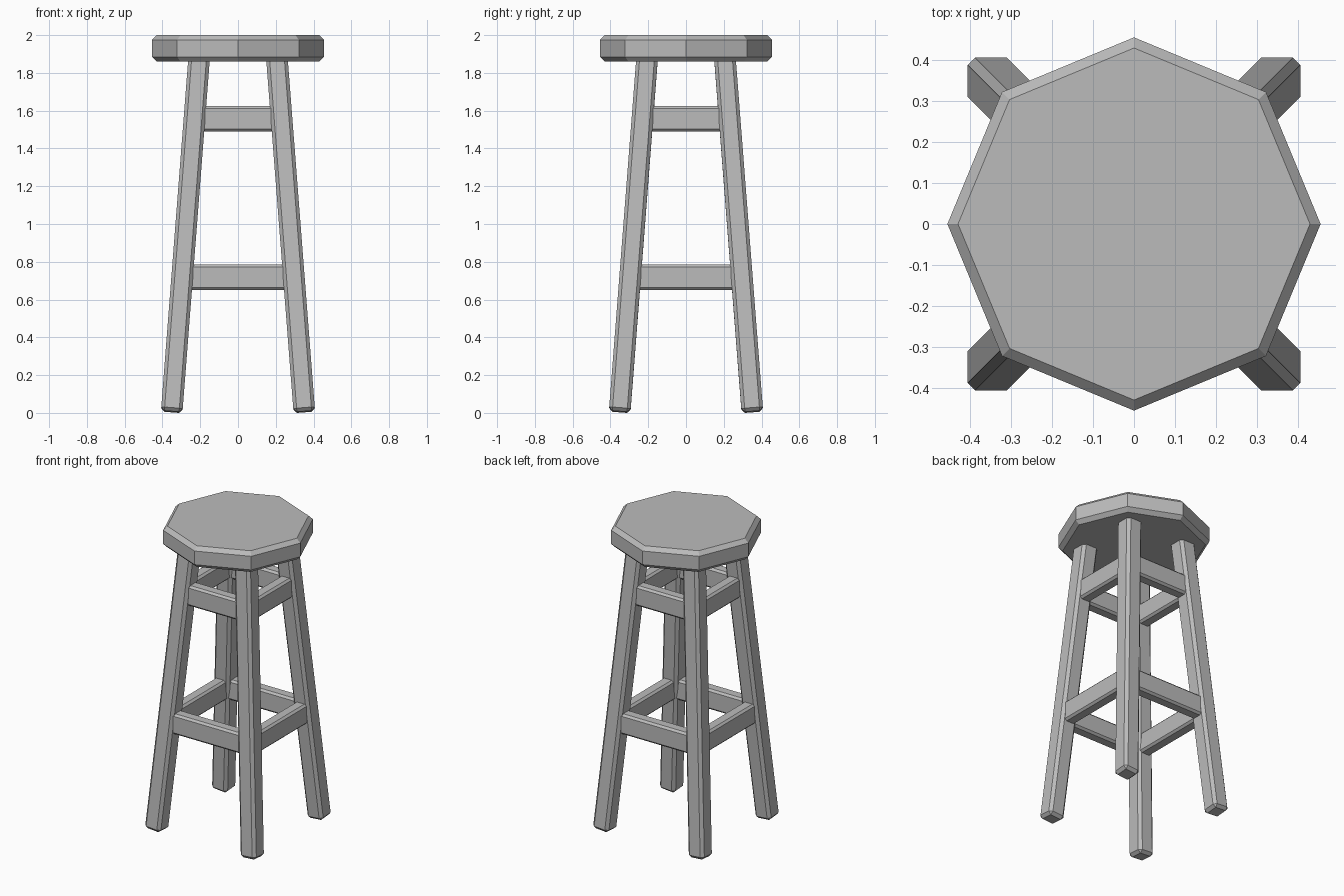
import bpy, bmesh, math
from mathutils import Matrix, Vector

if "Cube" in bpy.data.objects:
    bpy.data.objects.remove(bpy.data.objects["Cube"])

grey = bpy.data.materials.new("plain grey")
grey.diffuse_color = (0.5, 0.5, 0.5, 1)
grey.use_nodes = True
grey.node_tree.nodes["Principled BSDF"].inputs["Base Color"].default_value = grey.diffuse_color

FOOT, SLOPE = 0.351, 0.0775      # leg centre offset on the floor, inward lean per unit height


def finish(name, bm, bevel, matrix):
    """Chamfer every edge, place the part and make it an object."""
    bmesh.ops.bevel(bm, geom=bm.edges[:], offset=bevel, segments=1,
                    profile=0.5, affect='EDGES')
    bmesh.ops.transform(bm, matrix=matrix, verts=bm.verts)
    bmesh.ops.recalc_face_normals(bm, faces=bm.faces)
    me = bpy.data.meshes.new(name)
    bm.to_mesh(me)
    bm.free()
    me.materials.append(grey)
    ob = bpy.data.objects.new(name, me)
    bpy.context.collection.objects.link(ob)


def box(name, size, bevel, matrix):
    bm = bmesh.new()
    bmesh.ops.create_cube(bm, size=1)
    bmesh.ops.scale(bm, vec=size, verts=bm.verts)
    finish(name, bm, bevel, matrix)


# Seat: octagonal slab with chamfered top and bottom rims
bm = bmesh.new()
levels = [(0.43, 1.86), (0.456, 1.885), (0.456, 1.975), (0.43, 2.0)]
rings = [[bm.verts.new((r * math.cos(i * math.pi / 4), r * math.sin(i * math.pi / 4), z))
          for i in range(8)] for r, z in levels]
for lo, hi in zip(rings, rings[1:]):
    for i in range(8):
        j = (i + 1) % 8
        bm.faces.new((lo[i], lo[j], hi[j], hi[i]))
bm.faces.new(rings[0][::-1])
bm.faces.new(rings[-1])
finish("seat", bm, 0, Matrix())

# Legs: square bars leaning inward in both directions
for sx, xn in ((-1, "left"), (1, "right")):
    for sy, yn in ((-1, "front"), (1, "back")):
        bottom = Vector((sx * FOOT, sy * FOOT, 0.006))
        top = bottom + Vector((-sx * SLOPE, -sy * SLOPE, 1)) * 1.9
        d = (top - bottom).normalized()
        ax = Vector((0, 1, 0)).cross(d).normalized()
        ay = d.cross(ax)
        m = Matrix((ax, ay, d)).transposed().to_4x4()
        m.translation = (top + bottom) / 2
        box(f"{yn}_{xn}_leg", (0.114, 0.114, (top - bottom).length), 0.018, m)

# Stretchers: two square rings of rails between the legs
for level, z in (("lower", 0.717), ("upper", 1.558)):
    off = FOOT - SLOPE * z
    for k, side in enumerate(("front", "right", "back", "left")):
        m = Matrix.Rotation(k * math.pi / 2, 4, 'Z') @ Matrix.Translation((0, -off, z))
        box(f"{level}_{side}_stretcher", (2 * off, 0.08, 0.135), 0.013, m)
